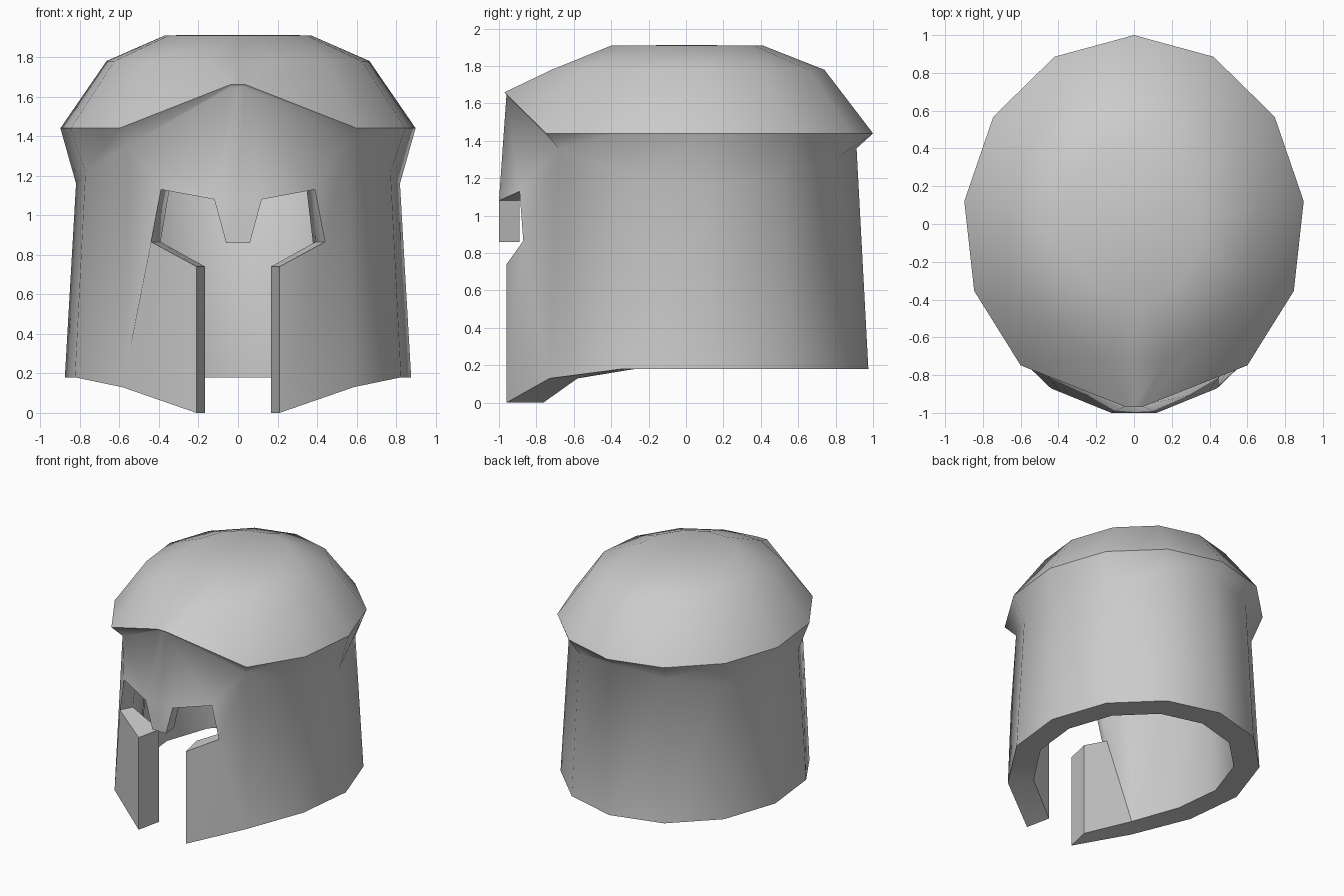
import bpy, bmesh, math
from mathutils import Vector

if "Cube" in bpy.data.objects:
    bpy.data.objects.remove(bpy.data.objects["Cube"])

STEP = 2 * math.pi / 13


def ring(radius, heights):
    # half of a 13-sided oval, from the back (0) to the front (6)
    return [Vector((0.905 * radius * math.sin(k * STEP), radius * math.cos(k * STEP), z))
            for k, z in enumerate(heights)]


# horizontal rings of the dome and the wall
top = ring(0.41, [1.91] * 7)
mid = ring(0.74, [1.78] * 7)
rim = ring(1.0, [1.44] * 7)
under = ring(0.912, [1.36, 1.31, 1.23, 1.16, 1.22, 1.36, 1.6])
base = ring(0.975, [0.18] * 5 + [0.13, 0])
rim[6] = Vector((0.04, -0.97, 1.66))
under[6] = Vector((0.035, -0.96, 1.645))
base[6] = Vector((0.21, -0.96, 0))

# eye opening, nose guard and cheek slit
brow_in, brow_out = Vector((0.12, -1.0, 1.08)), Vector((0.39, -0.89, 1.13))
eye_out, cheek = Vector((0.44, -0.87, 0.865)), Vector((0.21, -0.96, 0.74))
nose = Vector((0.06, -1.0, 0.86))


def centre(v):
    return Vector((0, v.y, v.z))


faces = []
for k in range(6):
    faces.append([top[k], top[k + 1], Vector((0, 0, 1.912))])
    for a, b in ((top, mid), (mid, rim), (rim, under)):
        faces.append([a[k], b[k], b[k + 1], a[k + 1]])
    if k < 5:
        faces.append([under[k], base[k], base[k + 1], under[k + 1]])
# front face pieces
faces += [[under[6], brow_in, brow_out, under[5]],
          [under[5], brow_out, eye_out, base[5]],
          [eye_out, cheek, base[6], base[5]],
          [centre(top[6]), top[6], Vector((0, 0, 1.912))]]
chain = [top[6], mid[6], rim[6], under[6], brow_in, nose]
for a, b in zip(chain, chain[1:]):
    faces.append([a, b, centre(b), centre(a)])

# outer skin, both halves
bm = bmesh.new()
for side in (1, -1):
    for f in faces:
        pts = [Vector((v.x * side, v.y, v.z)) for v in f]
        bm.faces.new([bm.verts.new(p) for p in pts[::side]])
bmesh.ops.remove_doubles(bm, verts=bm.verts, dist=0.001)


# inner lining and the edge thickness
def inward(p):
    s = 0.89 if p.y < -0.8 and p.z > 0.8 else 0.795
    z = p.z if p.z < 1.2 else 1.2 + (p.z - 1.2) * 0.8
    return Vector((p.x * s, p.y * s, z))


outer_faces = list(bm.faces)
open_edges = [e for e in bm.edges if e.is_boundary]
lining = {v: bm.verts.new(inward(v.co)) for v in list(bm.verts)}
for f in outer_faces:
    bm.faces.new([lining[v] for v in reversed(f.verts)])
for e in open_edges:
    a, b = e.verts
    bm.faces.new([a, b, lining[b], lining[a]])
bmesh.ops.recalc_face_normals(bm, faces=bm.faces)

mesh = bpy.data.meshes.new("helmet_shell")
bm.to_mesh(mesh)
bm.free()
helmet = bpy.data.objects.new("helmet_shell", mesh)
bpy.context.collection.objects.link(helmet)
bpy.context.view_layer.objects.active = helmet
helmet.select_set(True)
bpy.ops.object.shade_smooth_by_angle(angle=math.radians(50))
